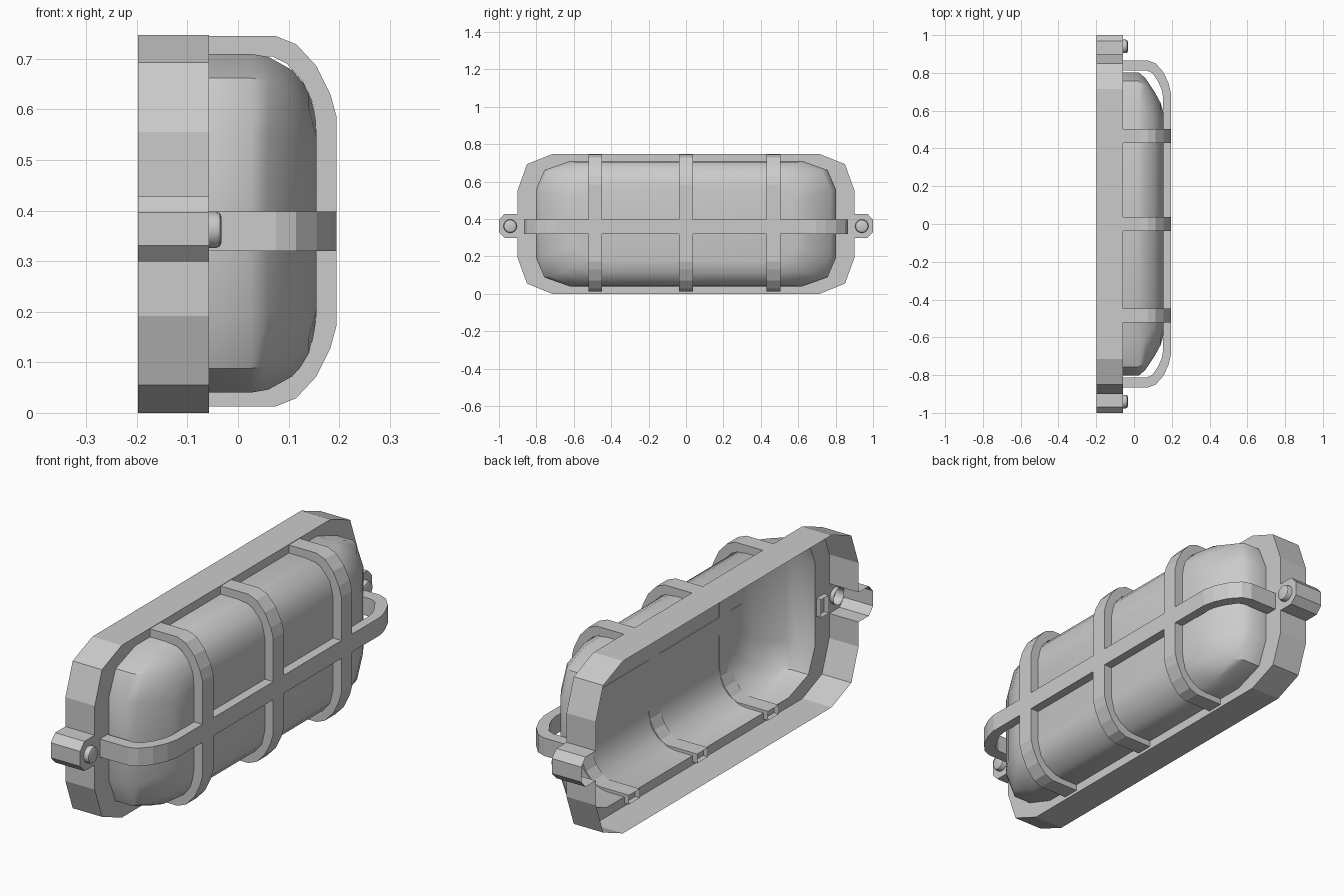
import bpy, bmesh, math

if "Cube" in bpy.data.objects:
    bpy.data.objects.remove(bpy.data.objects["Cube"])

BACK, RIM = -0.198, -0.057
MID = 0.375


def finish(bm, name, smooth=None):
    bmesh.ops.recalc_face_normals(bm, faces=bm.faces)
    me = bpy.data.meshes.new(name)
    bm.to_mesh(me)
    bm.free()
    ob = bpy.data.objects.new(name, me)
    bpy.context.collection.objects.link(ob)
    if smooth:
        bpy.ops.object.select_all(action='DESELECT')
        ob.select_set(True)
        bpy.context.view_layer.objects.active = ob
        bpy.ops.object.shade_smooth_by_angle(angle=math.radians(smooth))
    return ob


def ring(bm, pts):
    return [bm.verts.new(p) for p in pts]


def skin(bm, a, b):
    n = len(a)
    for i in range(n):
        j = (i + 1) % n
        bm.faces.new((a[i], a[j], b[j], b[i]))


def symmetric(upper_right, lower_right):
    """Close a right-hand outline (top to bottom) by mirroring it in y."""
    right = upper_right + lower_right
    return right + [(-y, z) for y, z in reversed(right)]


def circle(cy, cz, r, n=16):
    return [(cy + r * math.cos(2 * math.pi * i / n),
             cz + r * math.sin(2 * math.pi * i / n)) for i in range(n)]


# outlines in the y-z plane
base_outline = symmetric(
    [(.715, .747), (.85, .693), (.9, .555), (.9, .428), (.97, .428), (1, .396)],
    [(1, .331), (.97, .299), (.9, .299), (.9, .192), (.85, .055), (.715, 0)])
corner = [(.622, .335), (.757, .287), (.803, .18)]
glass_outline = symmetric(corner, [(y, -z) for y, z in reversed(corner)])
SCREW_Z, SCREW_R = .362, .036

# base: open-backed shell with a flat front rim, lens opening and screw holes
bm = bmesh.new()
rear = ring(bm, [(BACK, y, z) for y, z in base_outline])
front = ring(bm, [(RIM, y, z) for y, z in base_outline])
skin(bm, rear, front)
loops = [front, ring(bm, [(RIM, y, MID + z) for y, z in glass_outline])]
for s in (-1, 1):
    loops.append(ring(bm, [(RIM, y, z) for y, z in circle(s * .94, SCREW_Z, SCREW_R)]))
edges = []
for loop in loops:
    for i, v in enumerate(loop):
        w = loop[(i + 1) % len(loop)]
        edges.append(bm.edges.get((v, w)) or bm.edges.new((v, w)))
bmesh.ops.triangle_fill(bm, edges=edges, use_beauty=True, normal=(1, 0, 0))
finish(bm, "base_housing")

# glass lens: outline shrunk step by step towards the flat front
bm = bmesh.new()
prev = None
for x, dy, dz in [(RIM, 0, 0), (.025, 0, 0), (.06, .03, .006), (.107, .10, .032),
                  (.14, .16, .07), (.155, .21, .135)]:
    sy, sz = 1 - dy / .803, 1 - dz / .335
    cur = ring(bm, [(x, y * sy, MID + z * sz) for y, z in glass_outline])
    if prev:
        skin(bm, prev, cur)
    prev = cur
bm.faces.new(prev)
finish(bm, "glass_lens", 40)


# guard bars: bent strips with open ends
def guard_bar(name, outer, inner, place, lo, hi):
    full = [[(x, d * s) for s, seq in ((1, prof), (-1, prof[::-1])) for x, d in seq]
            for prof in (outer, inner)]
    bm = bmesh.new()
    prev = None
    for o, i in zip(*full):
        cur = ring(bm, [place(*o, lo), place(*o, hi), place(*i, hi), place(*i, lo)])
        if prev:
            skin(bm, prev, cur)
        prev = cur
    finish(bm, name)


END = -.08
v_outer = [(END, .366), (.075, .366), (.115, .350), (.155, .307), (.183, .250), (.195, .206)]
v_inner = [(END, .326), (.068, .326), (.096, .312), (.127, .278), (.147, .235), (.153, .200)]
for n, y in enumerate((-.485, 0, .467)):
    guard_bar(f"guard_hoop_{n + 1}", v_outer, v_inner,
              lambda x, d, w: (x, w, .379 + d), y - .037, y + .037)
h_outer = [(END, .865), (.075, .865), (.115, .850), (.155, .805), (.183, .745), (.195, .695)]
h_inner = [(END, .812), (.068, .812), (.096, .800), (.127, .755), (.147, .710), (.153, .675)]
guard_bar("guard_long_bar", h_outer, h_inner, lambda x, d, w: (x, d, w), .32, .398)

# screws on the two lugs
for s, side in ((-1, "left"), (1, "right")):
    bm = bmesh.new()
    prev = None
    for x, r in [(-.075, SCREW_R), (-.044, SCREW_R), (-.036, .033), (-.033, .026)]:
        cur = ring(bm, [(x, y, z) for y, z in circle(s * .94, SCREW_Z, r)])
        if prev:
            skin(bm, prev, cur)
        prev = cur
    bm.faces.new(prev)
    finish(bm, f"screw_{side}", 30)
